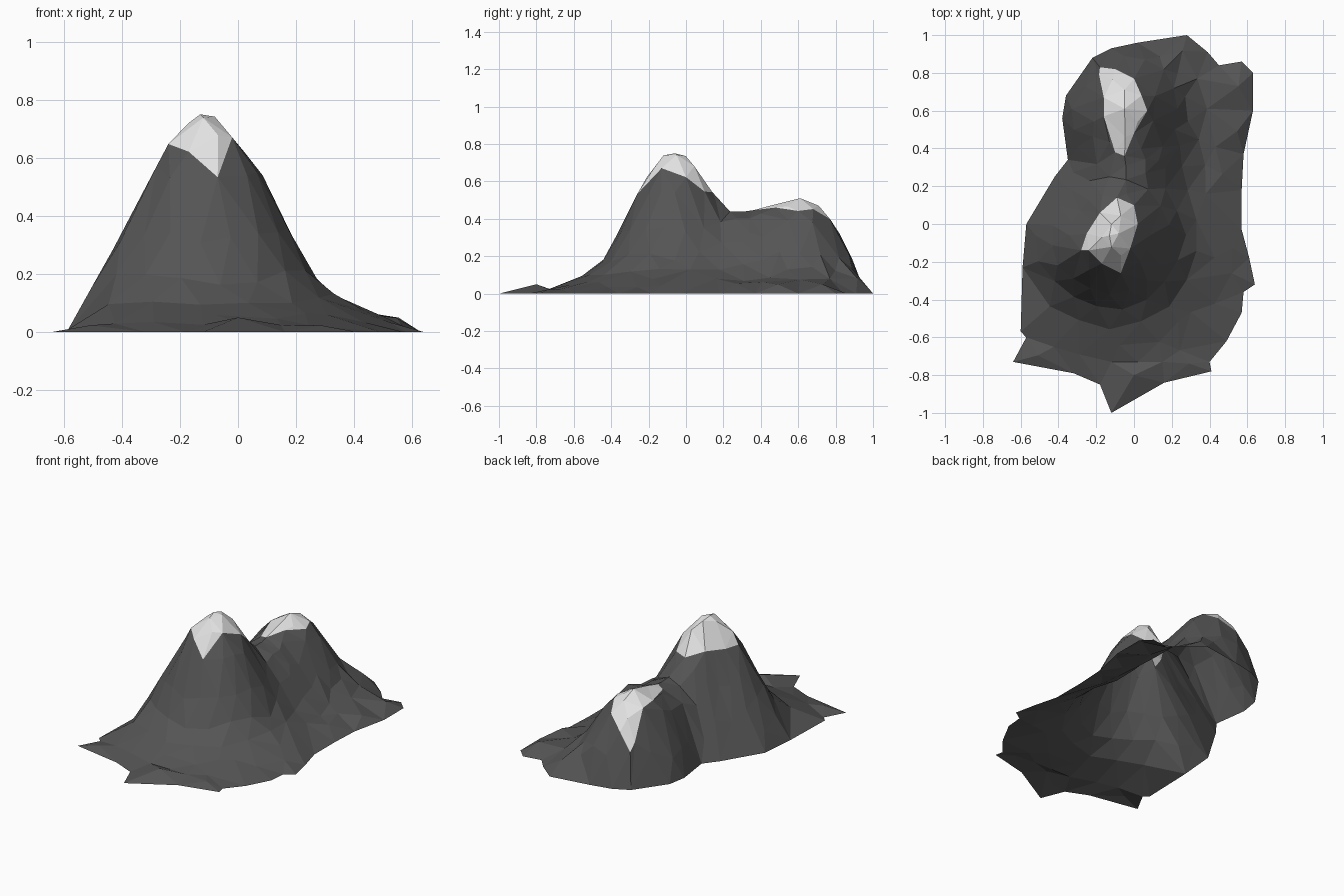
import bpy
import bmesh
import math
import random
from mathutils import Vector
from mathutils.geometry import delaunay_2d_cdt, intersect_point_line

random.seed(4)
cube = bpy.data.objects.get("Cube")
if cube:
    bpy.data.objects.remove(cube, do_unlink=True)


def flat_material(name, value):
    mat = bpy.data.materials.new(name)
    colour = (value, value, value, 1)
    mat.use_nodes = True
    mat.diffuse_color = colour
    shader = mat.node_tree.nodes["Principled BSDF"]
    shader.inputs["Base Color"].default_value = colour
    shader.inputs["Roughness"].default_value = 0.9
    return mat


def points(pairs):
    return [Vector(p) for p in pairs]


# Ragged foot of the mountain, clockwise from the back
FOOT = points([
    (.28, 1), (.39, .91), (.45, .84), (.57, .86), (.63, .8), (.63, .6),
    (.58, .37), (.57, .18), (.57, -.03), (.61, -.18), (.64, -.32),
    (.58, -.36), (.57, -.47), (.49, -.62), (.4, -.73), (.41, -.78),
    (.16, -.84), (-.12, -1), (-.18, -.85), (-.32, -.79), (-.64, -.73),
    (-.57, -.6), (-.6, -.57), (-.59, -.23), (-.57, 0), (-.42, .25),
    (-.35, .34), (-.38, .56), (-.36, .68), (-.22, .88), (-.12, .93),
    (.02, .96)])

# Borders of the two snow caps
FRONT_SNOW = points([
    (-.09, .14), (0, .1), (.02, 0), (-.02, -.13), (-.07, -.26),
    (-.17, -.21), (-.24, -.14), (-.28, -.14), (-.25, -.05), (-.18, .06)])
BACK_SNOW = points([
    (-.18, .83), (-.1, .82), (0, .77), (.04, .68), (.07, .6),
    (0, .48), (-.05, .36), (-.1, .38), (-.16, .57), (-.16, .67),
    (-.185, .79)])

# Peaks, saddle, and slope profiles as (distance, height)
FRONT_PEAK = Vector((-.13, -.06))
BACK_PEAK = Vector((-.05, .61))
SADDLE = Vector((-.04, .16))
SKIRT_BUMP = Vector((0, -.8))
FRONT_SLOPE = [(0, .75), (.06, .74), (.12, .68), (.21, .53), (.31, .32),
               (.39, .17), (.48, .1), (.67, .025), (1.2, .01)]
BACK_SLOPE = [(0, .51), (.1, .47), (.17, .38), (.29, .2), (.34, .12),
              (.42, .08), (.6, .05), (.9, .01)]


def profile(slope, d):
    for (a, za), (b, zb) in zip(slope, slope[1:]):
        if d <= b:
            return za + (zb - za) * (d - a) / (b - a)
    return slope[-1][1]


def nearest(p, a, b):
    """Closest point on a segment, and how far along it lies."""
    t = intersect_point_line(p, a, b)[1]
    t = min(max(t, 0), 1)
    return a.lerp(b, t), t


def inside(p, loop):
    hit = False
    for a, b in zip(loop, loop[1:] + loop[:1]):
        if (a.y > p.y) != (b.y > p.y):
            if p.x < a.x + (b.x - a.x) * (p.y - a.y) / (b.y - a.y):
                hit = not hit
    return hit


def foot_distance(p):
    return min((p - nearest(p, a, b)[0]).length
               for a, b in zip(FOOT, FOOT[1:] + FOOT[:1]))


def height(p):
    # The front mountain is a little wider towards its left
    offset = p - FRONT_PEAK
    if offset.x > 0:
        offset.x *= .95
    front = profile(FRONT_SLOPE, offset.length)
    ridge, t = nearest(p, SADDLE, BACK_PEAK)
    crest = max(.86, .78 + .22 * t)
    back = profile(BACK_SLOPE, (p - ridge).length) * crest
    # Round off the valleys where the two mountains meet
    top = max(front, back)
    blend = .3 * top
    overlap = max(blend - abs(front - back), 0)
    top += overlap * overlap / (4 * blend)
    # The back mountain drops more steeply to its foot
    steepness = 1.9 + 1.5 * min(max((p.y - .25) / .35, 0), 1)
    return min(top, steepness * foot_distance(p))


# Scatter the surface points, keeping them apart
verts = FOOT + FRONT_SNOW + BACK_SNOW


def add_point(p, gap):
    if inside(p, FOOT) and foot_distance(p) > .035:
        if all((p - q).length > gap for q in verts):
            verts.append(p)


def add_rings(centre, slope, sides):
    for i, (radius, _) in enumerate(slope[1:7]):
        count = sides if i > 1 else sides // 2
        for k in range(count):
            a = math.tau * (k + .5 * (i % 2)) / count
            r = radius * random.uniform(.96, 1.04)
            add_point(centre + r * Vector((math.cos(a), math.sin(a))), .055)


add_point(FRONT_PEAK, 0)
add_point(FRONT_PEAK + Vector((.05, .01)), 0)
add_point(FRONT_PEAK - Vector((.04, .01)), 0)
add_point(BACK_PEAK, 0)
add_point(SKIRT_BUMP, 0)
for x in (-.12, .02, .15):
    add_point(Vector((x, -.73)), .05)
for step in range(6):
    add_point(SADDLE.lerp(BACK_PEAK, step / 6), .03)
add_rings(FRONT_PEAK, FRONT_SLOPE, 18)
add_rings(BACK_PEAK, BACK_SLOPE, 16)
for side in (-1, 1):
    for step in range(3):
        base = SADDLE.lerp(BACK_PEAK, step / 3)
        for distance, _ in BACK_SLOPE[1:]:
            add_point(base + Vector((side * distance, 0)), .06)
for i in range(-6, 7):
    for j in range(-9, 10):
        spot = Vector((i + random.uniform(-.4, .4),
                       j + random.uniform(-.4, .4))) * .11
        add_point(spot, .085)

# Triangulate with the foot and snow borders kept as edges
edges = []
first = 0
for loop in (FOOT, FRONT_SNOW, BACK_SNOW):
    n = len(loop)
    edges += [(first + k, first + (k + 1) % n) for k in range(n)]
    first += n
flat, _, tris, *_ = delaunay_2d_cdt(verts, edges, [], 0, 1e-5)

bm = bmesh.new()
corners = []
for p in flat:
    z = height(p)
    if .03 < z < .4:
        z *= random.uniform(.97, 1.04)
    corners.append(bm.verts.new((p.x, p.y, z)))

# Small rise on the front skirt
bump = min(corners, key=lambda v: (v.co.xy - SKIRT_BUMP).length)
bump.co.z = .05

for tri in tris:
    middle = sum((flat[i] for i in tri), Vector((0, 0))) / len(tri)
    if inside(middle, FOOT):
        face = bm.faces.new([corners[i] for i in tri])
        snowy = inside(middle, FRONT_SNOW) or inside(middle, BACK_SNOW)
        face.material_index = int(snowy)
        face.normal_update()
        if face.normal.z < 0:
            face.normal_flip()
bmesh.ops.delete(bm, geom=[v for v in bm.verts if not v.link_faces],
                 context='VERTS')

mesh = bpy.data.meshes.new("mountain")
bm.to_mesh(mesh)
bm.free()
mesh.materials.append(flat_material("dark rock", .09))
mesh.materials.append(flat_material("snow", .78))
mountain = bpy.data.objects.new("mountain", mesh)
bpy.context.collection.objects.link(mountain)
